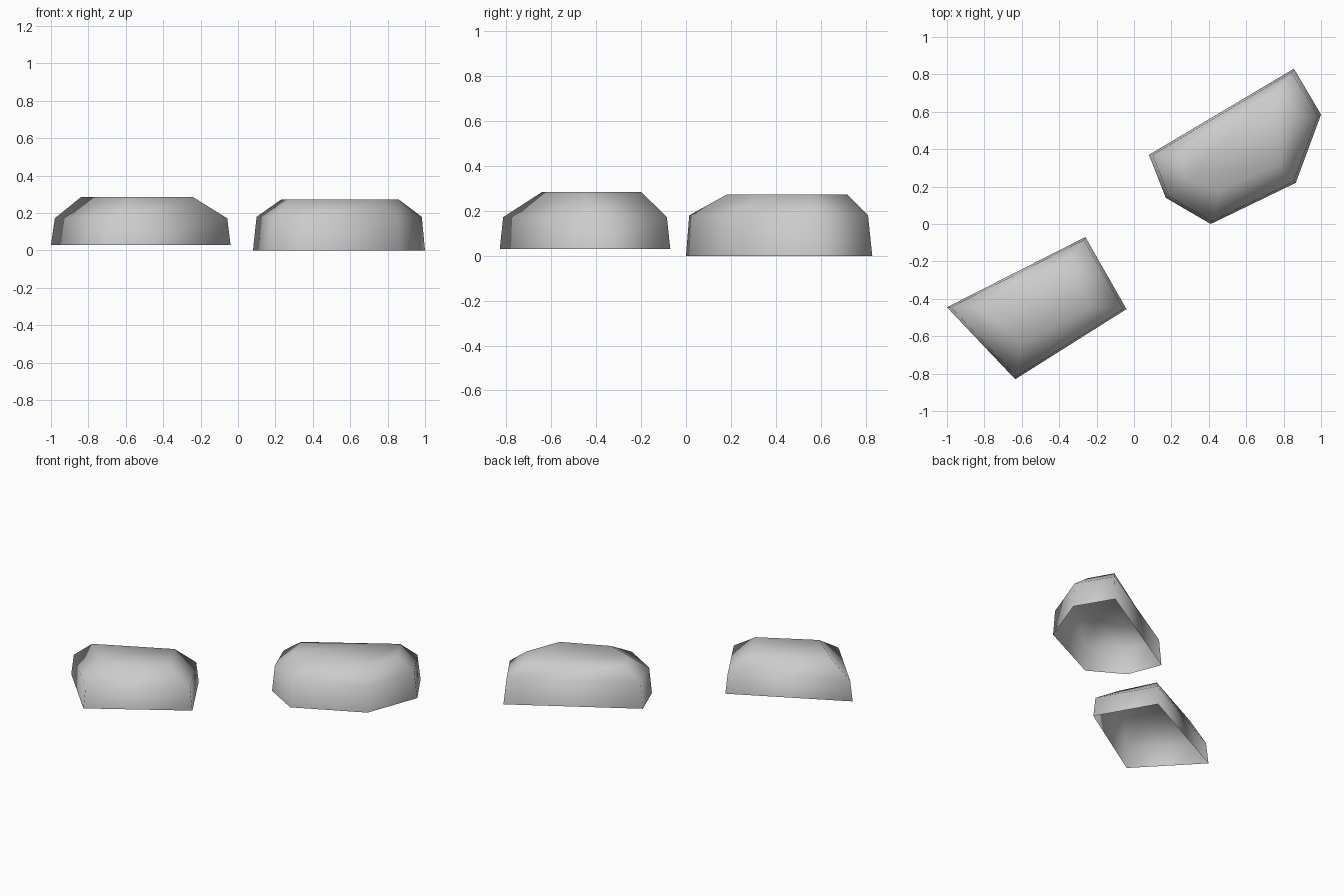
import bpy
import bmesh

default = bpy.data.objects.get("Cube")
if default:
    bpy.data.objects.remove(default, do_unlink=True)

stone = bpy.data.materials.new("stone_grey")
stone.use_nodes = True
colour = (0.6, 0.6, 0.6, 1)
stone.diffuse_color = colour
stone.node_tree.nodes["Principled BSDF"].inputs["Base Color"].default_value = colour


def inset(outline, factor):
    cx = sum(p[0] for p in outline) / len(outline)
    cy = sum(p[1] for p in outline) / len(outline)
    return [(cx + (x - cx) * factor, cy + (y - cy) * factor) for x, y in outline]


def make_rock(name, base, top, heights):
    """Hollow, open-bottomed rock: steep lower wall, sloped shoulder, flat cap."""
    bm = bmesh.new()
    rings = []
    for outline, z in zip((base, inset(base, 0.96), top), heights):
        rings.append([bm.verts.new((x, y, z)) for x, y in outline])
    count = len(base)
    for low, high in zip(rings, rings[1:]):
        for i in range(count):
            j = (i + 1) % count
            bm.faces.new((low[i], low[j], high[j], high[i]))
    bm.faces.new(rings[-1])
    for face in bm.faces:
        face.smooth = True
    mesh = bpy.data.meshes.new(name)
    bm.to_mesh(mesh)
    bm.free()
    mesh.materials.append(stone)
    rock = bpy.data.objects.new(name, mesh)
    bpy.context.collection.objects.link(rock)


# Six-sided rock, outline counter-clockwise from its left end
make_rock(
    "large_rock",
    [(0.08, 0.37), (0.17, 0.14), (0.41, 0.0), (0.865, 0.22), (1.0, 0.585), (0.855, 0.83)],
    [(0.23, 0.38), (0.28, 0.24), (0.46, 0.18), (0.77, 0.32), (0.86, 0.56), (0.77, 0.72)],
    (0, 0.18, 0.272),
)

# Four-sided rock, raised slightly
make_rock(
    "small_rock",
    [(-1.0, -0.445), (-0.635, -0.83), (-0.04, -0.455), (-0.26, -0.07)],
    [(-0.84, -0.44), (-0.6, -0.64), (-0.24, -0.44), (-0.36, -0.2)],
    (0.03, 0.172, 0.285),
)
